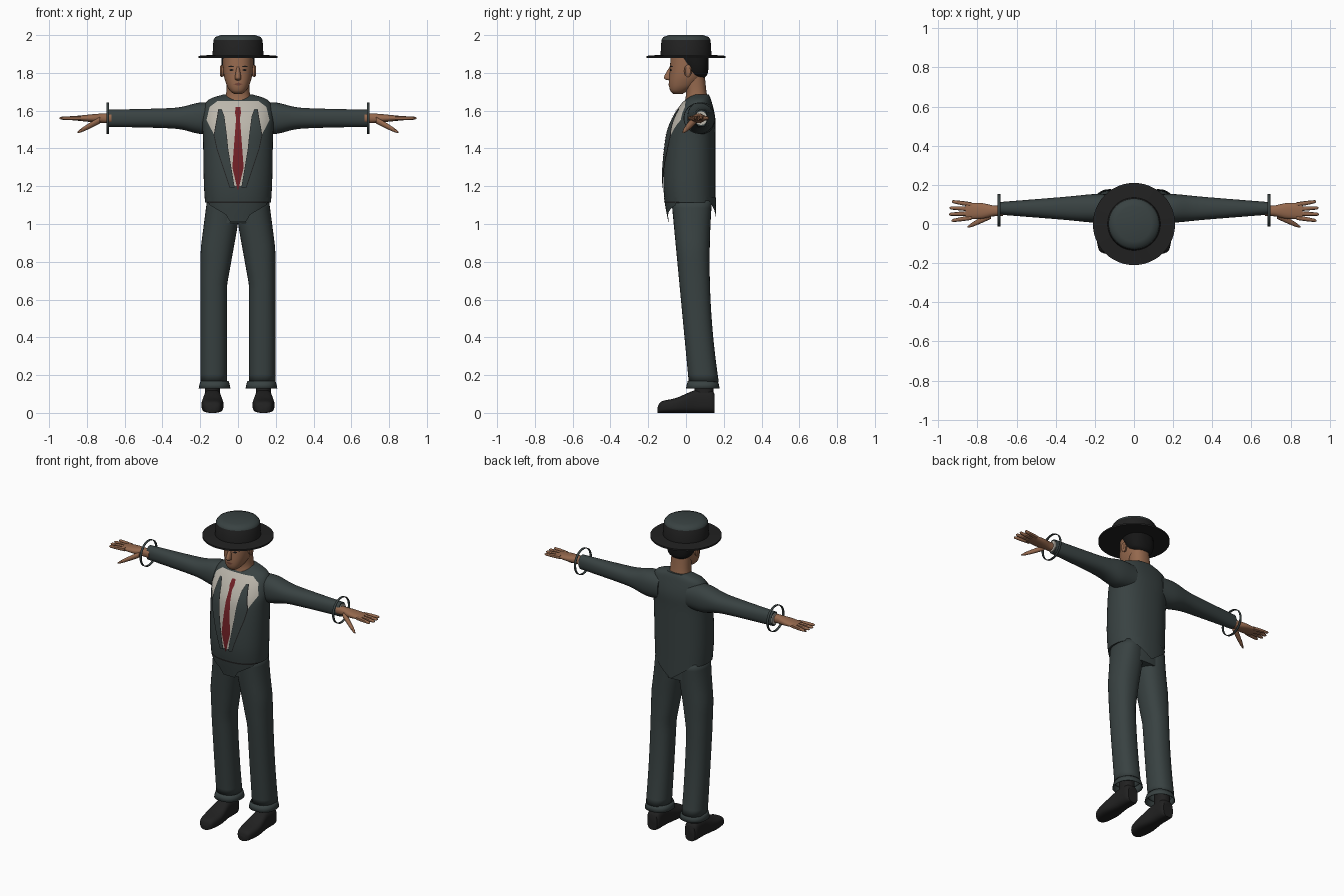
import bpy, bmesh, math

cube = bpy.data.objects.get("Cube")
if cube:
    bpy.data.objects.remove(cube, do_unlink=True)


def material(name, red, green, blue):
    mat = bpy.data.materials.new(name)
    mat.use_nodes = True
    mat.diffuse_color = (red, green, blue, 1)
    mat.node_tree.nodes["Principled BSDF"].inputs["Base Color"].default_value = mat.diffuse_color
    return mat


SUIT = material("dark slate cloth", .04, .054, .054)
BLACK = material("black felt and leather", .015, .015, .015)
SKIN = material("skin", .3, .14, .075)
HAIR = material("black hair", .008, .008, .008)
WHITE = material("off white shirt", .5, .47, .41)
RED = material("dark red tie", .17, .015, .02)
LIPS = material("brown lips", .17, .06, .04)
ROUNDNESS = 2.3
made = []


def finish(name, bm, mat, mirror=False, thickness=0):
    mesh = bpy.data.meshes.new(name)
    bm.to_mesh(mesh)
    bm.free()
    mesh.materials.append(mat)
    part = bpy.data.objects.new(name, mesh)
    bpy.context.collection.objects.link(part)
    if mirror:
        part.modifiers.new("Mirror", 'MIRROR').use_mirror_merge = False
    if thickness:
        part.modifiers.new("Thickness", 'SOLIDIFY').thickness = thickness
    made.append(part)
    return part


def smooth(rows, steps=8):
    """Curve through the rows of numbers."""
    curve = []
    for i in range(len(rows) - 1):
        before, start, end = rows[max(i - 1, 0)], rows[i], rows[i + 1]
        after = rows[min(i + 2, len(rows) - 1)]
        for s in range(steps):
            t = s / steps
            curve.append([b + t / 2 * (c - a + t * (2 * a - 5 * b + 4 * c - d + t * (3 * (b - c) + d - a)))
                          for a, b, c, d in zip(before, start, end, after)])
    return curve + [rows[-1]]


def box(z, left, right, front, back):
    """Loft row from the limits of a horizontal section."""
    return (z, (left + right) / 2, (front + back) / 2, (right - left) / 2, (back - front) / 2)


def body(rows):
    return smooth([box(z, -half, half, front, back) for z, half, front, back in rows])


def signed_power(value, roundness):
    return math.copysign(abs(value) ** (2 / roundness), value)


def loft(name, rows, mat, axis='z', roundness=ROUNDNESS, sides=32, caps=True, **options):
    """Skin over rows of position, two centres and two radii."""
    bm = bmesh.new()
    rings = []
    for position, center_u, center_v, radius_u, radius_v in rows:
        ring = []
        for i in range(sides):
            angle = math.tau * i / sides
            u = center_u + radius_u * signed_power(math.cos(angle), roundness)
            v = center_v + radius_v * signed_power(math.sin(angle), roundness)
            place = {'x': (position, u, v), 'y': (u, position, v), 'z': (u, v, position)}
            ring.append(bm.verts.new(place[axis]))
        rings.append(ring)
    for low, high in zip(rings, rings[1:]):
        for i in range(sides):
            bm.faces.new((low[i - 1], low[i], high[i], high[i - 1]))
    if caps:
        bm.faces.new(rings[0])
        bm.faces.new(rings[-1])
    bmesh.ops.recalc_face_normals(bm, faces=bm.faces)
    return finish(name, bm, mat, **options)


def panel(name, base, outline, mat, gap=.004, side=-1, mirror=False, columns=16, steps=4):
    """Thin plate of z, left, right rows that hugs a lofted body."""
    def surface(x, z):
        for low, high in zip(base, base[1:]):
            if low[0] <= z <= high[0]:
                t = (z - low[0]) / (high[0] - low[0])
                _, _, center, half, depth = (a + t * (b - a) for a, b in zip(low, high))
                bulge = max(0, 1 - abs(x / half) ** ROUNDNESS) ** (1 / ROUNDNESS)
                return center + side * (depth * bulge + gap)
    rows = [[a + (b - a) * s / steps for a, b in zip(start, end)]
            for start, end in zip(outline, outline[1:]) for s in range(steps)]
    bm = bmesh.new()
    grid = []
    for z, left, right in rows + [outline[-1]]:
        xs = [left + (right - left) * i / columns for i in range(columns + 1)]
        grid.append([bm.verts.new((x, surface(x, z), z)) for x in xs])
    for upper, lower in zip(grid, grid[1:]):
        for i in range(columns):
            corners = [upper[i], lower[i], lower[i + 1], upper[i + 1]]
            bm.faces.new(corners if side < 0 else corners[::-1])
    bmesh.ops.dissolve_degenerate(bm, dist=.0001, edges=bm.edges)
    return finish(name, bm, mat, mirror=mirror)


def centred(rows):
    return [(z, -half, half) for z, half in rows]


# Jacket
torso = body([(z, half, front, .155 - max(0, z - 1.6) * .4) for z, half, front in (
    (1, .165, -.09), (1.2, .18, -.12), (1.45, .185, -.105),
    (1.56, .19, -.07), (1.65, .165, -.01), (1.685, .08, .035))])
loft("jacket_body", [row for row in torso if row[0] > 1.1], SUIT, sides=48)
panel("jacket_tail", torso, centred([(1.14, .15), (1.09, .1), (1.02, .005)]), SUIT, side=1)
panel("waistcoat_flap", torso, centred([(1.14, .16), (1.1, .15), (1.05, .065), (1.01, .04)]), SUIT, gap=.002)
panel("front_hem", torso, centred([(1.12, .165), (1.11, .165)]), BLACK)
panel("shirt_front", torso, centred([(1.65, .11), (1.62, .15), (1.55, .167), (1.46, .12),
                                     (1.4, .08), (1.2, .025)]), WHITE, columns=24)
panel("tie", torso, centred([(1.62, .012), (1.59, .016), (1.56, .01), (1.3, .03), (1.18, .002)]), RED, gap=.007)
lapel = [(1.61, .09, .1), (1.57, .075, .107), (1.47, .062, .125), (1.4, .055, .11), (1.19, .02, .04)]
panel("lapel", torso, lapel, SUIT, gap=.009, mirror=True)
edge = [(z, inner - .003, outer + .004) for z, inner, outer in lapel]
panel("lapel_edge", torso, edge, BLACK, gap=.006, mirror=True)

# Sleeves, wrist rings and hands
ARM_Y, ARM_Z, WRIST = .08, 1.56, .69


def along_arm(name, rows, mat, y=ARM_Y, **options):
    """Loft of x, depth radius and height radius rows."""
    loft(name, [(x, y, ARM_Z, depth, height) for x, depth, height in rows], mat, 'x', mirror=True, **options)


along_arm("sleeve", smooth([(.1, .07, .08), (.2, .073, .083), (.3, .064, .06), (.4, .055, .052),
                            (WRIST, .032, .045)]), SUIT)
along_arm("shirt_cuff", [(WRIST - .01, .03, .035), (WRIST + .006, .03, .035)], WHITE)
along_arm("wrist_ring", [(WRIST - .007, .083, .083), (WRIST + .007, .083, .083)], SUIT, y=.07,
          roundness=2, caps=False, thickness=.004)
along_arm("palm", smooth([(.67, .026, .026), (.72, .028, .025), (.78, .04, .02), (.86, .04, .012)]), SKIN, y=.067)
for i, name in enumerate(("index", "middle", "ring", "little")):
    root, spread, length = .033 + .022 * i, .027 * (i - 1.5), .12 - .012 * abs(i - 1.4)
    reach = [(0, .012), (.5, .011), (.93, .008), (1, .003)]
    loft(name + "_finger", [(.83 + t * length, root + spread * t * .4, ARM_Z, r, r) for t, r in reach],
         SKIN, 'x', sides=10, mirror=True)
loft("thumb", smooth([(.73 + .12 * t, .045 - .06 * t, 1.55 - .065 * t, r, r)
                      for t, r in ((0, .018), (.4, .016), (.8, .011), (1, .004))]),
     SKIN, 'x', sides=12, mirror=True)


# Trousers
def trouser_front(z):
    return .03 - .095 * z


def trouser_back(z):
    return .125 + .12 * (z - .8) ** 2


def trouser_outer(z):
    return min(.198, .165 + .13 * (1.12 - z))


def trouser_inner(z):
    return max(0, min(.058, .18 * (1 - z)))


heights = [.165 + .04 * i for i in range(25)]
loft("trouser_leg", [box(z, trouser_inner(z), trouser_outer(z), trouser_front(z), trouser_back(z)) for z in heights],
     SUIT, caps=False, mirror=True, thickness=.004)
loft("hips", [box(z, -trouser_outer(z), trouser_outer(z), trouser_front(z), trouser_back(z))
              for z in heights if z > .98], SUIT)
loft("trouser_cuff", [box(z, .04 + flare, .208 - flare, flare, .178 - flare)
                      for z, flare in ((.13, 0), (.15, .004), (.17, .01))],
     SUIT, caps=False, mirror=True, thickness=.004)

# Shoes
FOOT_X = .135
loft("sock", [(z, FOOT_X, .095, .04, .05) for z in (.08, .22)], BLACK, mirror=True)
loft("shoe", smooth([(y, FOOT_X, height / 2, half, height / 2) for y, half, height in (
    (-.15, .02, .03), (-.13, .045, .06), (-.05, .058, .08), (.05, .047, .12), (.13, .045, .12), (.152, .035, .1))]),
     BLACK, 'y', roundness=3, mirror=True)

# Head and neck
loft("neck", body([(1.6, .085, -.02, .13), (1.69, .063, 0, .11), (1.78, .06, -.02, .1)]), SKIN)
head = body([(1.688, .02, -.066, -.02), (1.705, .042, -.083, .01), (1.74, .062, -.09, .06),
             (1.8, .077, -.087, .1), (1.9, .08, -.08, .113)])
loft("head", head, SKIN, sides=40)
loft("hair", body([(1.775, .045, .03, .1), (1.795, .074, 0, .114), (1.84, .087, -.025, .12),
                   (1.9, .088, -.07, .12)]), HAIR)
loft("nose", body([(1.76, .01, -.09, -.06), (1.775, .016, -.117, -.06), (1.835, .007, -.085, -.06)]), SKIN)
loft("ear", [(x, .01, 1.81, r, r * 1.7) for x, r in ((.07, .014), (.088, .02), (.095, .014))],
     SKIN, 'x', roundness=2, sides=16, mirror=True)


def face_mark(name, z, x, half, height, mat):
    outline = [(z + height, x, x + .004), (z, x - half, x + half), (z - height, x, x + .004)]
    panel(name, head, outline, mat, gap=.002, mirror=x > 0)


face_mark("eyebrow", 1.834, .036, .02, .004, HAIR)
face_mark("eye", 1.815, .034, .013, .006, HAIR)
face_mark("lips", 1.74, 0, .024, .008, LIPS)

# Hat, with the crown top in the suit cloth
hat = loft("hat", [(z, 0, 0, radius, radius) for z, radius in (
    (1.88, .21), (1.89, .21), (1.896, .135), (1.975, .13), (1.99, .12), (2, .09))],
    BLACK, roundness=2, sides=48)
hat.data.materials.append(SUIT)
for face in hat.data.polygons:
    face.material_index = int(face.center.z > 1.975)

# Shading
bpy.ops.object.select_all(action='DESELECT')
for part in made:
    part.select_set(True)
bpy.context.view_layer.objects.active = made[0]
bpy.ops.object.shade_smooth_by_angle(angle=math.radians(40))
